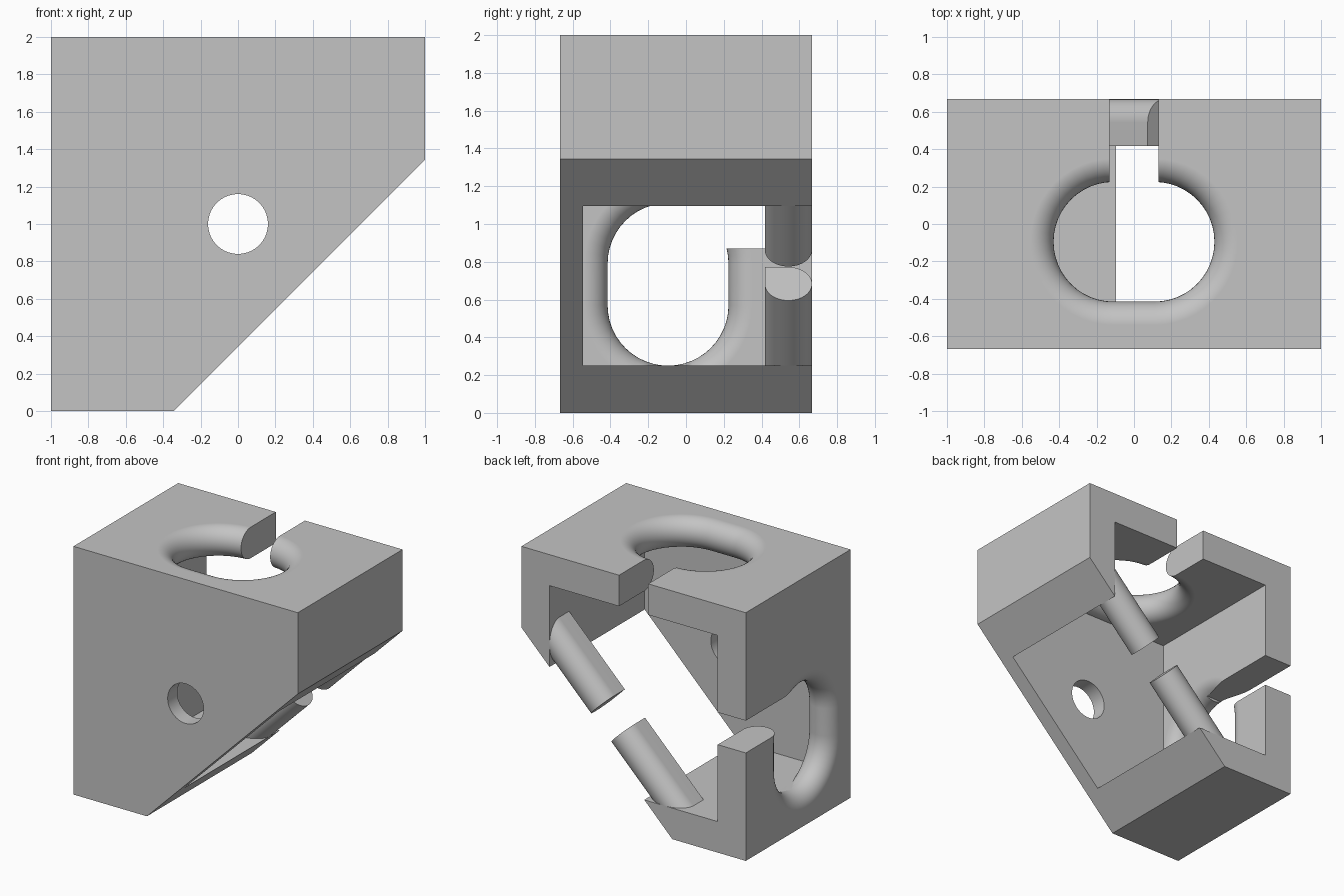
import bpy, bmesh, math
from mathutils import Vector

if "Cube" in bpy.data.objects:
    bpy.data.objects.remove(bpy.data.objects["Cube"], do_unlink=True)

grey = bpy.data.materials.new("plain grey")
grey.use_nodes = True
grey.diffuse_color = (0.55, 0.55, 0.55, 1)
grey.node_tree.nodes["Principled BSDF"].inputs["Base Color"].default_value = grey.diffuse_color

DEPTH = 0.667        # half depth of the body
WALL = 0.25          # wall thickness
ROUND = WALL / 2     # full round on wall edges
OFFSET = 0.345       # sloped face follows x = z - OFFSET


def loft(name, rings):
    """Closed solid through rings of equal point count."""
    bm = bmesh.new()
    loops = [[bm.verts.new(p) for p in ring] for ring in rings]
    n = len(loops[0])
    for a, b in zip(loops, loops[1:]):
        for i in range(n):
            j = (i + 1) % n
            bm.faces.new((a[i], a[j], b[j], b[i]))
    bm.faces.new(loops[0])
    bm.faces.new(loops[-1])
    bmesh.ops.recalc_face_normals(bm, faces=bm.faces)
    mesh = bpy.data.meshes.new(name)
    bm.to_mesh(mesh)
    bm.free()
    mesh.materials.append(grey)
    obj = bpy.data.objects.new(name, mesh)
    bpy.context.collection.objects.link(obj)
    return obj


def prism(name, outline, y0, y1):
    return loft(name, [[(x, y, z) for x, z in outline] for y in (y0, y1)])


def box(name, x0, x1, y0, y1, z0, z1):
    return prism(name, [(x0, z0), (x1, z0), (x1, z1), (x0, z1)], y0, y1)


def combine(target, tool, operation="DIFFERENCE"):
    mod = target.modifiers.new("combine", "BOOLEAN")
    mod.operation, mod.solver, mod.object = operation, "EXACT", tool
    bpy.context.view_layer.objects.active = target
    bpy.ops.object.modifier_apply(modifier=mod.name)
    bpy.data.objects.remove(tool, do_unlink=True)


def smooth(obj):
    bpy.ops.object.select_all(action="DESELECT")
    obj.select_set(True)
    bpy.context.view_layer.objects.active = obj
    bpy.ops.object.shade_smooth_by_angle(angle=math.radians(30))
    mod = obj.modifiers.new("flat faces stay flat", "WEIGHTED_NORMAL")
    mod.keep_sharp = True


def flared_hole(name, place):
    """Oblong cutter with a rounded flare; place maps (along, y, depth) to space."""
    steps, arc = 20, 24
    levels = [(-ROUND - 0.01, 0.32 + ROUND)]
    for k in range(steps + 1):
        t = math.pi * k / steps
        levels.append((-ROUND * math.cos(t), 0.32 + ROUND * (1 - math.sin(t))))
    levels.append((ROUND + 0.01, 0.32 + ROUND))
    rings = []
    for d, r in levels:
        ring = []
        for side in (1, -1):
            for k in range(arc + 1):
                t = math.pi * (k / arc - 0.5)
                ring.append(place(side * (0.11 + r * math.cos(t)),
                                  -0.095 + side * r * math.sin(t), d))
        rings.append(ring)
    return loft(name, rings)


# Body block with the sloped corner, hollowed from the back
body = prism("body", [(-1, 0), (-OFFSET, 0), (1, 1 + OFFSET), (1, 2), (-1, 2)], -DEPTH, DEPTH)
combine(body, box("cavity", -0.75, 0.75, -0.545, 1, 0.25, 1.75))

# Rounded openings in the top and right walls
combine(body, flared_hole("top_opening", lambda a, y, d: (a, y, 2 - ROUND + d)))
combine(body, flared_hole("side_opening", lambda a, y, d: (-1 + ROUND + d, y, 0.68 + a)))
combine(body, box("floor_edge", -1 + ROUND, -0.7, -0.6, 0.5, 0.05, 0.25), "UNION")

# Slots running from the openings to the back
combine(body, box("top_slot", -0.13, 0.13, -0.095, 1, 1.7, 2.1))
combine(body, box("side_slot", -1.1, -0.7, -0.095, 1, 0.87, 1.13))

# Round hole through the front plate
circle = [(0.16 * math.cos(math.tau * k / 64), 1 + 0.16 * math.sin(math.tau * k / 64))
          for k in range(64)]
combine(body, prism("front_hole", circle, -1, -0.4))
smooth(body)

# Diagonal bars: round section with one square inner corner
inward = Vector((-1, 0, 1)).normalized()
section = [(ROUND, -ROUND)]
for k in range(37):
    t = math.pi * 1.5 * k / 36
    section.append((ROUND * math.cos(t), ROUND * math.sin(t)))


def bar(name, z0, z1):
    rings = []
    for z in (z0, z1):
        centre = Vector((z - OFFSET, DEPTH - ROUND, z)) + inward * ROUND
        rings.append([centre + inward * u + Vector((0, v, 0)) for u, v in section])
    smooth(loft(name, rings))


bar("lower_bar", 0.05, 0.595)
bar("upper_bar", 0.775, 1.31)
